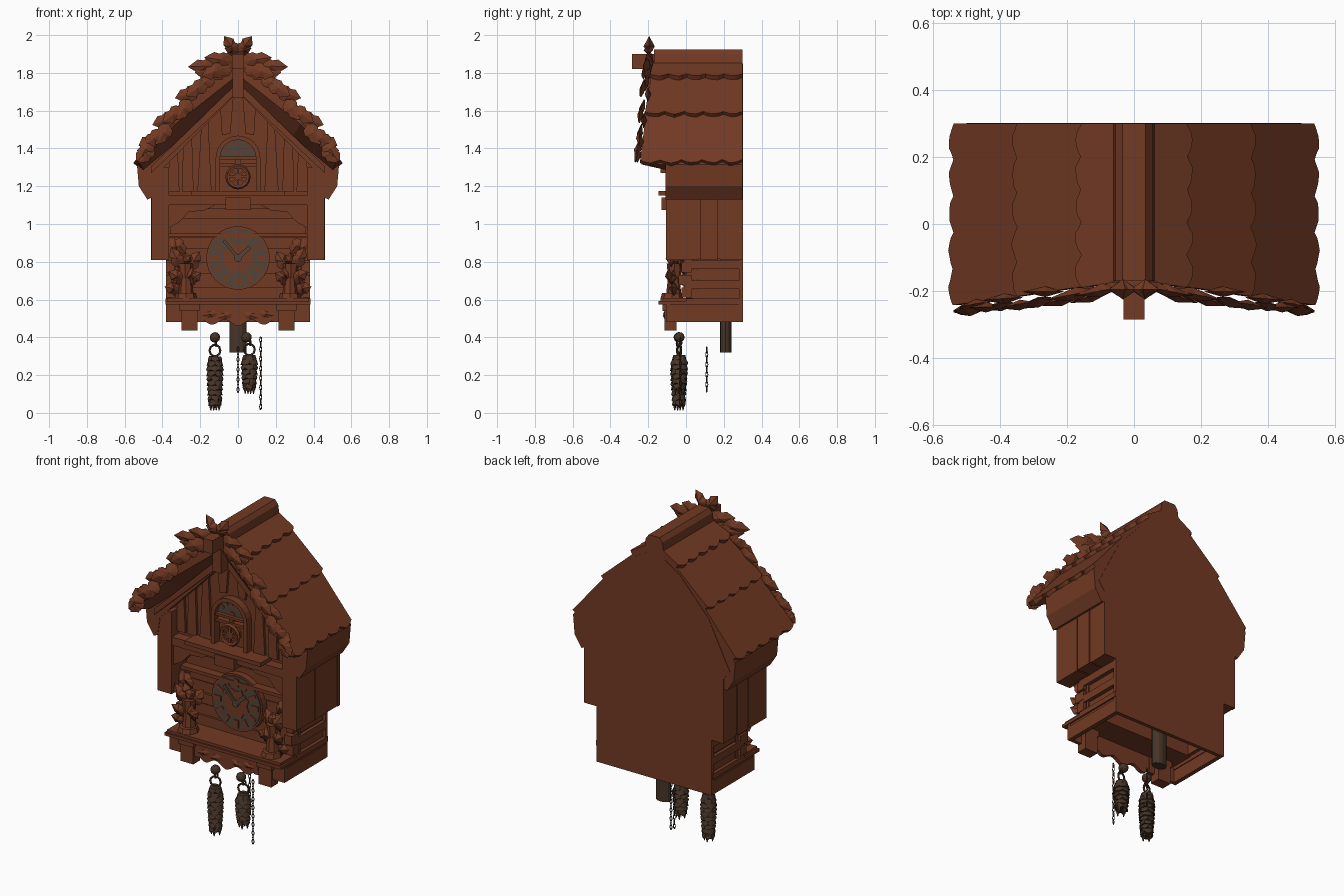
import bpy, bmesh, math, random
from mathutils import Matrix, Vector

if "Cube" in bpy.data.objects:
    bpy.data.objects.remove(bpy.data.objects["Cube"])
random.seed(4)

def material(name, rgb):
    m = bpy.data.materials.new(name)
    m.diffuse_color = (*rgb, 1)
    m.use_nodes = True
    m.node_tree.nodes["Principled BSDF"].inputs["Base Color"].default_value = m.diffuse_color
    return m
WOOD = material("red_brown_wood", (0.170, 0.042, 0.017))
GREY = material("grey_dial", (0.088, 0.056, 0.038))
DARK = material("dark_brown_metal", (0.062, 0.035, 0.021))

def finish(name, bm, mat=WOOD, mirror=False):
    if mirror:
        g = bmesh.ops.duplicate(bm, geom=bm.verts[:] + bm.edges[:] + bm.faces[:])["geom"]
        for v in g:
            if isinstance(v, bmesh.types.BMVert):
                v.co.x *= -1
    bmesh.ops.recalc_face_normals(bm, faces=bm.faces[:])
    me = bpy.data.meshes.new(name)
    bm.to_mesh(me)
    bm.free()
    me.materials.append(mat)
    ob = bpy.data.objects.new(name, me)
    bpy.context.collection.objects.link(ob)
    return ob

def prism(bm, pts, y0, y1, back=None):
    """Extrude (or loft) an x/z outline along y; y0 may depend on x."""
    a = [bm.verts.new((x, y0(x) if callable(y0) else y0, z)) for x, z in pts]
    b = [bm.verts.new((x, y1, z)) for x, z in back or pts]
    bm.faces.new(a)
    bm.faces.new(b[::-1])
    n = len(pts)
    for i in range(n):
        j = (i + 1) % n
        bm.faces.new((a[i], b[i], b[j], a[j]))

def box(bm, x0, x1, y0, y1, z0, z1):
    prism(bm, [(x0, z0), (x1, z0), (x1, z1), (x0, z1)], y0, y1)

def circle(cx, cz, r, n=24, a0=0, a1=2 * math.pi, closed=True):
    k = n if closed else n - 1
    return [(cx + r * math.cos(a0 + (a1 - a0) * i / k), cz + r * math.sin(a0 + (a1 - a0) * i / k)) for i in range(n)]

def boxes(name, dims, mat=WOOD, mirror=False):
    bm = bmesh.new()
    for d in dims:
        box(bm, *d)
    return finish(name, bm, mat, mirror)

def plates(name, outlines, y0, y1, mat=WOOD, mirror=False, back=None):
    bm = bmesh.new()
    for o in outlines:
        prism(bm, o, y0, y1, back)
    return finish(name, bm, mat, mirror)

def bar(cx, cz, r0, r1, w, ang):
    """Radial bar outline, used for numerals, hands and spokes."""
    c, s = math.cos(ang), math.sin(ang)
    return [(cx + u * c - v * s, cz + u * s + v * c) for u, v in ((r0, -w), (r1, -w), (r1, w), (r0, w))]

def leaf(bm, x, y, z, ang, L, W, T=0.02, tilt=0.0):
    """Lobed carved leaf with a raised rib."""
    half = [(0.15, 0.4), (0.35, 0.5), (0.5, 0.36), (0.68, 0.42)]
    out = [(0, 0)] + half + [(1, 0)] + [(u, -v) for u, v in half[::-1]]
    c, s = math.cos(ang), math.sin(ang)
    def put(u, v, d):
        u, v = u * L, v * W
        return bm.verts.new((x + u * c - v * s, y + d + tilt * u, z + u * s + v * c))
    rim = [put(u, v, 0) for u, v in out]
    for mid in (put(0.45, 0, -T), put(0.45, 0, T)):
        for i in range(len(rim)):
            bm.faces.new((rim[i], rim[(i + 1) % len(rim)], mid))

def ring(bm, c, R, r, rot, sz=1.0, n=10, m=5):
    M = Matrix.Rotation(rot, 3, 'Z')
    g = []
    for i in range(n):
        a = 2 * math.pi * i / n
        row = []
        for j in range(m):
            b = 2 * math.pi * j / m
            k = R + r * math.cos(b)
            row.append(bm.verts.new(Vector(c) + M @ Vector((k * math.cos(a), r * math.sin(b), k * math.sin(a) * sz))))
        g.append(row)
    for i in range(n):
        for j in range(m):
            i2, j2 = (i + 1) % n, (j + 1) % m
            bm.faces.new((g[i][j], g[i2][j], g[i2][j2], g[i][j2]))

def cone(bm, x, y, z0, z1, r0, r1, n=8):
    bmesh.ops.create_cone(bm, cap_ends=True, segments=n, radius1=r0, radius2=r1, depth=z1 - z0,
                          matrix=Matrix.Translation((x, y, (z0 + z1) / 2)))

# --- house walls ---
plates("back_panel", [[(-.38, .48), (.38, .48), (.38, .81), (.46, .81), (.46, 1.2), (.5, 1.25), (.36, 1.53), (.17, 1.74),
                       (0, 1.85), (-.17, 1.74), (-.36, 1.53), (-.5, 1.25), (-.46, 1.2), (-.46, .81), (-.38, .81)]], .28, .302)
boxes("upper_side_planks", [(.365, .458, -.105, .065, .81, 1.3), (.365, .452, .065, .075, .815, 1.3), (.365, .46, .075, .17, .81, 1.3),
                            (.365, .452, .17, .18, .815, 1.3), (.365, .456, .18, .3, .81, 1.3)], mirror=True)
plates("gable_wall", [[(-.4, 1.08), (.4, 1.08), (.4, 1.42), (.17, 1.73), (0, 1.83), (-.17, 1.73), (-.4, 1.42)]], -.04, -.01)
plates("gable_battens", [[(.14, 1.17), (.215, 1.17), (.19, 1.6), (.16, 1.6)], [(.235, 1.17), (.295, 1.17), (.29, 1.5), (.245, 1.5)],
                         [(.31, 1.17), (.365, 1.17), (.365, 1.42), (.32, 1.42)], [(.04, 1.48), (.085, 1.47), (.1, 1.72), (.02, 1.72)]],
       -.055, -.03, mirror=True)
boxes("lower_front_wall", [(-.37, .37, .04, .06, .58, 1.1)])
boxes("front_logs", [(-.36, .36, .026 + .008 * (i % 2), .045, .605 + i * .066, .665 + i * .066) for i in range(5)]
      + [(-.365, .365, -.02, .045, .93, .95), (-.36, .36, .03, .045, .95, 1.03), (-.36, .36, .01, .045, 1.03, 1.1)])
boxes("side_logs", [(.33, .365 + .015 * (i % 2), -.01 + .02 * ((i + 1) % 2), .3, .605 + i * .052, .65 + i * .052) for i in range(4)]
      + [(.33, .36, .0, .3, .58, .85)], mirror=True)
boxes("corner_log_ends", [(.335, .382, -.025 - .015 * (i % 2), .03, .61 + i * .066, .665 + i * .066) for i in range(5)], mirror=True)

# --- base platform, brackets and scalloped apron ---
boxes("base_ledge", [(-.385, .385, -.145, .06, .575, .592), (-.375, .375, -.135, .06, .592, .607)])
boxes("base_sides", [(.355, .38, -.1, .3, .48, .56), (.35, .375, -.1, .3, .555, .58), (.35, .385, -.0, .3, .575, .605)], mirror=True)
boxes("base_front", [(.18, .38, -.105, -.085, .48, .58)], mirror=True)
boxes("base_brackets", [(.215, .3, -.115, -.05, .435, .56), (.205, .31, -.125, -.05, .54, .575)], mirror=True)
low = [(-.21 + .42 * i / 28, .49 - .016 * math.cos(6 * math.pi * (i / 28 - .5)) - .014 * math.cos(math.pi * (i / 28 - .5)))
       for i in range(29)]
plates("scalloped_apron", [low + [(.21, .58), (-.21, .58)]], -.11, -.088)
bm = bmesh.new()
leaf(bm, .03, -.112, .525, -.3, .08, .04, .01)
leaf(bm, .11, -.112, .53, -.2, .08, .035, .01)
finish("apron_leaves", bm, mirror=True)

# --- balcony ---
boxes("balcony", [(-.365, .365, -.1, -.01, 1.1, 1.15), (-.25, .25, -.145, -.03, 1.152, 1.175), (-.065, .065, -.13, 0, 1.075, 1.14)])
plates("balcony_braces", [[(.12, 1.1), (.365, 1.1), (.365, .98), (.31, 1.01), (.26, 1.065), (.18, 1.07)]], -.085, -.03, mirror=True)

# --- arched upper window with wheel ---
arch = lambda r, z0: [(r, z0)] + circle(0, 1.35, r, 13, 0, math.pi, False) + [(-r, z0)]
plates("window_frame", [arch(.118, 1.17) + arch(.095, 1.17)[::-1]], -.085, -.035)
plates("window_pane", [circle(0, 1.352, .096, 13, 0, math.pi, False)], -.054, -.046, GREY)
plates("window_bars", [bar(0, 1.36, .06, .085, .006, math.pi * k / 6) for k in (1, 2, 3, 4, 5)]
       + [circle(0, 1.36, .02, 7, 0, math.pi, False)], -.06, -.052)
boxes("window_crossbars", [(-.095, .095, -.075, -.04, 1.342, 1.357), (-.095, .095, -.07, -.04, 1.305, 1.322), (-.012, .012, -.065, -.04, 1.32, 1.35)])
bm = bmesh.new()
ring(bm, (0, -.075, 1.25), .055, .012, 0, n=16)
prism(bm, circle(0, 1.25, .05, 16), -.07, -.035)
for k in range(4):
    prism(bm, bar(0, 1.25, -.05, .05, .006, math.pi * k / 4), -.08, -.065)
finish("window_wheel", bm)

# --- clock dial ---
plates("dial_rim", [circle(0, .82, .168, 32)], -.008, .04)
plates("dial_ring", [circle(0, .82, .157, 32)], -.014, -.007, GREY)
plates("dial_centre", [[(.0 + r * math.cos(a), .82 + r * math.sin(a)) for r, a in ((.09 if i % 2 else .07, math.pi * i / 8) for i in range(16))]],
       -.019, -.012)
plates("dial_numerals", [bar(0, .82, .1, .145, .009 if k % 3 else .015, math.pi * k / 6) for k in range(12)], -.02, -.012)
plates("dial_hands", [bar(0, .82, -.02, .12, .008, 2.25), bar(0, .82, -.02, .085, .011, .75), circle(0, .82, .02, 8)], -.028, -.019, GREY)

# --- carved leafy figures on the ledge ---
bm = bmesh.new()
cone(bm, .275, -.075, .605, .635, .06, .052)
cone(bm, .275, -.065, .63, .72, .04, .03)
cone(bm, .28, -.06, .71, .79, .034, .042)
bmesh.ops.create_icosphere(bm, subdivisions=1, radius=.033, matrix=Matrix.Translation((.275, -.06, .815)))
for dx, z, a, L in ((0, .7, .5, .1), (0, .69, 2.6, .1), (.02, .77, 1.1, .12), (-.02, .76, 2.1, .11), (.02, .65, .2, .09), (0, .74, -.6, .09), (0, .75, 3.7, .08)):
    leaf(bm, .28 + dx, -.08 + .03 * random.random(), z, a, L, .075, .025, random.uniform(-.35, .3))
for z, a in ((.86, -1.9), (.92, -1.3), (.92, -2.2)):
    leaf(bm, .335, -.03, z, a, .1, .065, .02)
finish("leafy_figures", bm, mirror=True)

# --- roof: thick core, splayed bargeboards and scalloped shingle rows ---
def front_edge(x):
    return -.165 - .14 * abs(x)
top = [(0, 1.865), (.16, 1.765), (.35, 1.56), (.535, 1.315)]
plates("roof_core", [top + [(.525, 1.2), (.48, 1.13), (.455, 1.14), (.44, 1.25), (0, 1.7)]], -.108, .3, mirror=True)
plates("bargeboards", [top + [(.52, 1.325), (.33, 1.53), (.0, 1.79)]], lambda x: front_edge(x) + .005, -.1, mirror=True,
       back=top + [(.5, 1.285), (.29, 1.46), (0, 1.7)])
plates("inner_trim", [[(0, 1.70), (.46, 1.27), (.46, 1.305), (0, 1.75)]], -.135, -.1, mirror=True)
bm = bmesh.new()
for x0, z0, x1, z1 in ((0, 1.89, .175, 1.785), (.14, 1.782, .365, 1.583), (.33, 1.59, .553, 1.325)):
    d = Vector((x1 - x0, 0, z1 - z0)).normalized()
    down = Vector((d.z, 0, -d.x)) * .026
    loops, N = [], 30
    for i in range(N + 1):
        t = i / N
        ya, yb = (f + (.3 - f) * t for f in (front_edge(x0), front_edge(x1)))
        wave = .02 * (abs(math.sin(math.pi * t * 5)) - 1) + random.uniform(-.003, .003)
        a = Vector((x0, ya, z0))
        b = Vector((x1, yb, z1)) + d * wave
        loops.append([bm.verts.new(p) for p in (a, b, b + down, a + down)])
    for p, q in zip(loops, loops[1:]):
        for j in range(4):
            bm.faces.new((p[j], p[(j + 1) % 4], q[(j + 1) % 4], q[j]))
    bm.faces.new(loops[0])
    bm.faces.new(loops[-1][::-1])
finish("roof_shingles", bm, mirror=True)
plates("ridge_cap", [[(-.062, 1.85), (.062, 1.85), (.055, 1.9), (.035, 1.925), (-.035, 1.925), (-.055, 1.9)]], -.17, .3)
boxes("ridge_front_post", [(-.032, .032, -.285, -.16, 1.82, 1.9), (-.028, .028, -.2, -.03, 1.67, 1.83)])

# --- leaf garland along the front roof edge ---
bm = bmesh.new()
line = [(.03, 1.875), (.16, 1.79), (.34, 1.59), (.48, 1.42)]
for i in range(14):
    k, f = divmod(i / 13 * 2.999, 1)
    (xa, za), (xb, zb) = line[int(k)], line[int(k) + 1]
    x, z = xa + (xb - xa) * f, za + (zb - za) * f
    slope = math.atan2(zb - za, xb - xa)
    leaf(bm, x - .02, front_edge(x) - .005 - .01 * (i % 3), z - .01, slope + (.55, -.1, .25)[i % 3],
         .13 if i < 12 else .105, .085, .016, random.uniform(-.3, .0))
for x, z, a, L in ((.1, 1.84, -.05, .165), (.03, 1.86, .15, .15), (.46, 1.44, -1.0, .12), (.47, 1.39, -.7, .09)):
    leaf(bm, x, front_edge(x) - .015, z, a, L, .085, .02, -.2)
finish("roof_leaf_garland", bm, mirror=True)
bm = bmesh.new()
leaf(bm, 0, -.195, 1.895, .93, .125, .075, .03)
leaf(bm, .0, -.2, 1.91, .3, .075, .05, .025)
finish("crest_leaves", bm, mirror=True)

# --- pendulum stub, pine cone weights and chains ---
bm = bmesh.new()
bmesh.ops.create_cone(bm, cap_ends=True, segments=12, radius1=.045, radius2=.045, depth=.3,
                      matrix=Matrix.Translation((0, .21, .47)) @ Matrix.Diagonal((1, .68, 1, 1)))
finish("pendulum_stub", bm, DARK)

def pine_cone(name, x, y, z0, z1, r, rows):
    bm = bmesh.new()
    n, rings = 12, []
    for i in range(rows):
        t = i / (rows - 1)
        rad = r * min(1, .8 + t * 1.2) * (1 - .24 * t * t)
        for k, s in ((0, .86), (1, 1.04)):
            z = z1 - (z1 - z0 - .03) * (i + .75 * k) / rows
            rings.append([bm.verts.new((x + rad * s * math.cos(a), y + rad * s * math.sin(a),
                          z - .01 * k * ((j + i) % 2) + random.uniform(-.003, .003)))
                          for j, a in ((j, 2 * math.pi * j / n) for j in range(n))])
    for p, q in zip(rings, rings[1:]):
        for j in range(n):
            bm.faces.new((p[j], p[(j + 1) % n], q[(j + 1) % n], q[j]))
    bm.faces.new(rings[0])
    bm.faces.new(rings[-1][::-1])
    for j in range(4):   # loose scale tips at the bottom
        a = j * math.pi / 2 + .3
        cone(bm, x + r * .5 * math.cos(a), y + r * .5 * math.sin(a), z0, z0 + .06, .002, .018, 5)
    # hanging hook and ball
    ring(bm, (x, y, z1 + .03), .03, .006, .3)
    ring(bm, (x + .005, y, z1 + .065), .012, .005, 1.4)
    bmesh.ops.create_icosphere(bm, subdivisions=2, radius=.028, matrix=Matrix.Translation((x + (0 if x < 0 else -.015), y, .4)))
    finish(name, bm, DARK)
pine_cone("left_pine_cone", -.122, -.038, .012, .3, .046, 10)
pine_cone("right_pine_cone", .06, -.035, .1, .305, .046, 7)

for name, x, y, z0, z1 in (("short_chain", 0, .11, .11, .35), ("long_chain", .12, -.03, .02, .4)):
    bm = bmesh.new()
    n = round((z1 - z0) / .026)
    for i in range(n):
        ring(bm, (x, y, z0 + (i + .5) * (z1 - z0) / n), .006, .0025, (i % 2) * math.pi / 2 + .3, 2.2, 8, 4)
    finish(name, bm, DARK)
